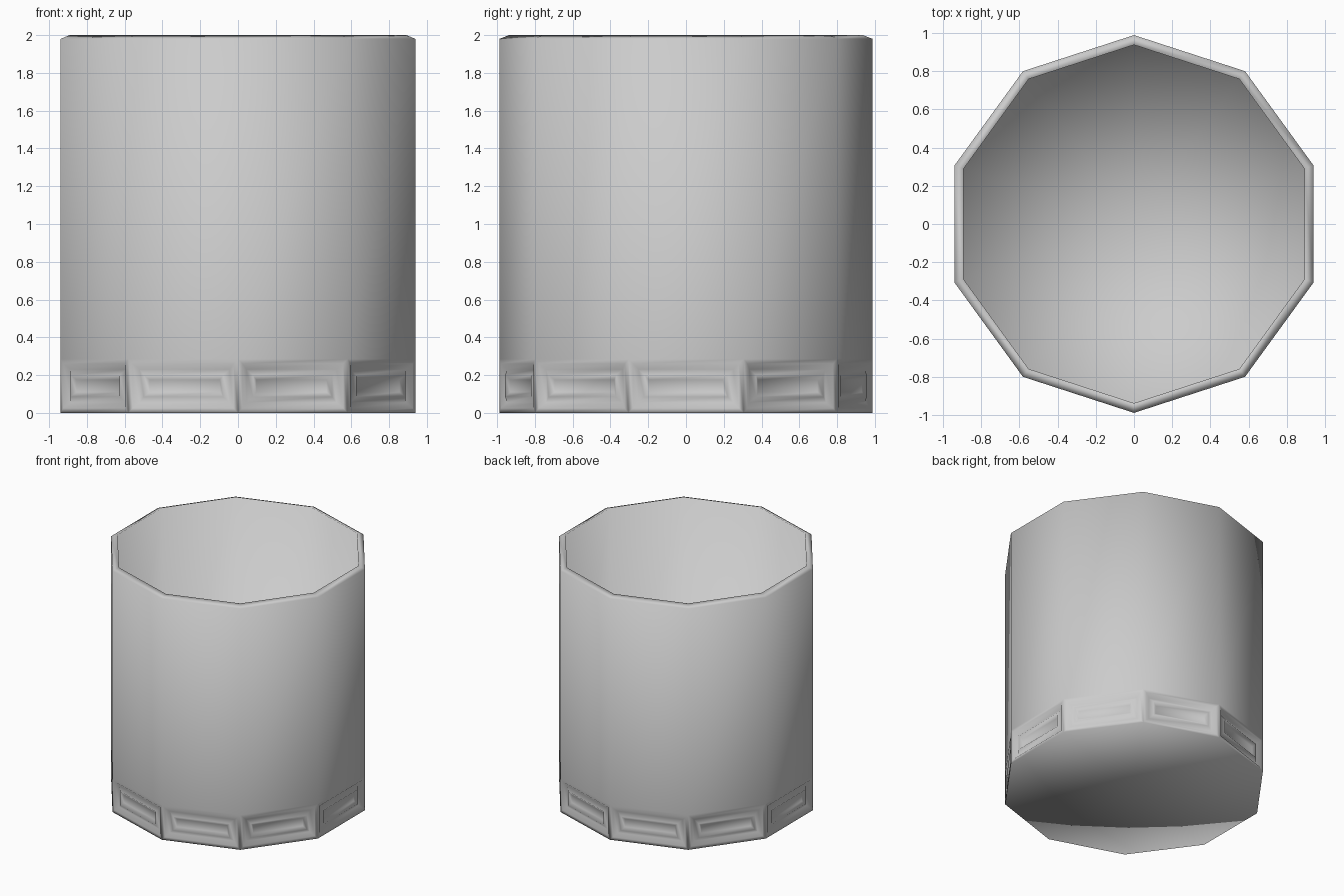
import bpy, bmesh, math

if "Cube" in bpy.data.objects:
    bpy.data.objects.remove(bpy.data.objects["Cube"])

SIDES = 10
R_OUT, R_IN = 0.988, 0.937

bm = bmesh.new()


def ring(radius, z):
    """Ten-sided loop of vertices with a corner on the +y axis."""
    return [bm.verts.new((radius * math.cos(math.pi / 2 + i * math.tau / SIDES),
                          radius * math.sin(math.pi / 2 + i * math.tau / SIDES), z))
            for i in range(SIDES)]


def bridge(a, b):
    return [bm.faces.new((a[i], a[(i + 1) % SIDES], b[(i + 1) % SIDES], b[i]))
            for i in range(SIDES)]


def cap(loop, z, flip):
    centre = bm.verts.new((0, 0, z))
    for i in range(SIDES):
        pair = (loop[i], loop[(i + 1) % SIDES])
        bm.faces.new((centre,) + (pair[::-1] if flip else pair))


# Outer wall, sloped rim, inner wall and floor
profile = [(R_OUT, 0.0), (R_OUT, 0.285), (R_OUT, 1.98), (R_IN, 2.0), (R_IN, 0.05)]
loops = [ring(r, z) for r, z in profile]
strips = [bridge(a, b) for a, b in zip(loops, loops[1:])]
cap(loops[0], 0.0, True)
cap(loops[-1], 0.05, False)
bm.normal_update()

# Decorative base panels: frame, groove, raised border, central slot
for thickness, depth in [(0.025, 0.0), (0.03, -0.025), (0.03, 0.02), (0.025, -0.02)]:
    bmesh.ops.inset_individual(bm, faces=strips[0], thickness=thickness,
                               depth=depth, use_even_offset=True)
    bm.normal_update()

# Smooth shading all over
for f in bm.faces:
    f.smooth = True

mesh = bpy.data.meshes.new("cup")
bm.to_mesh(mesh)
bm.free()
cup = bpy.data.objects.new("cup", mesh)
bpy.context.collection.objects.link(cup)
